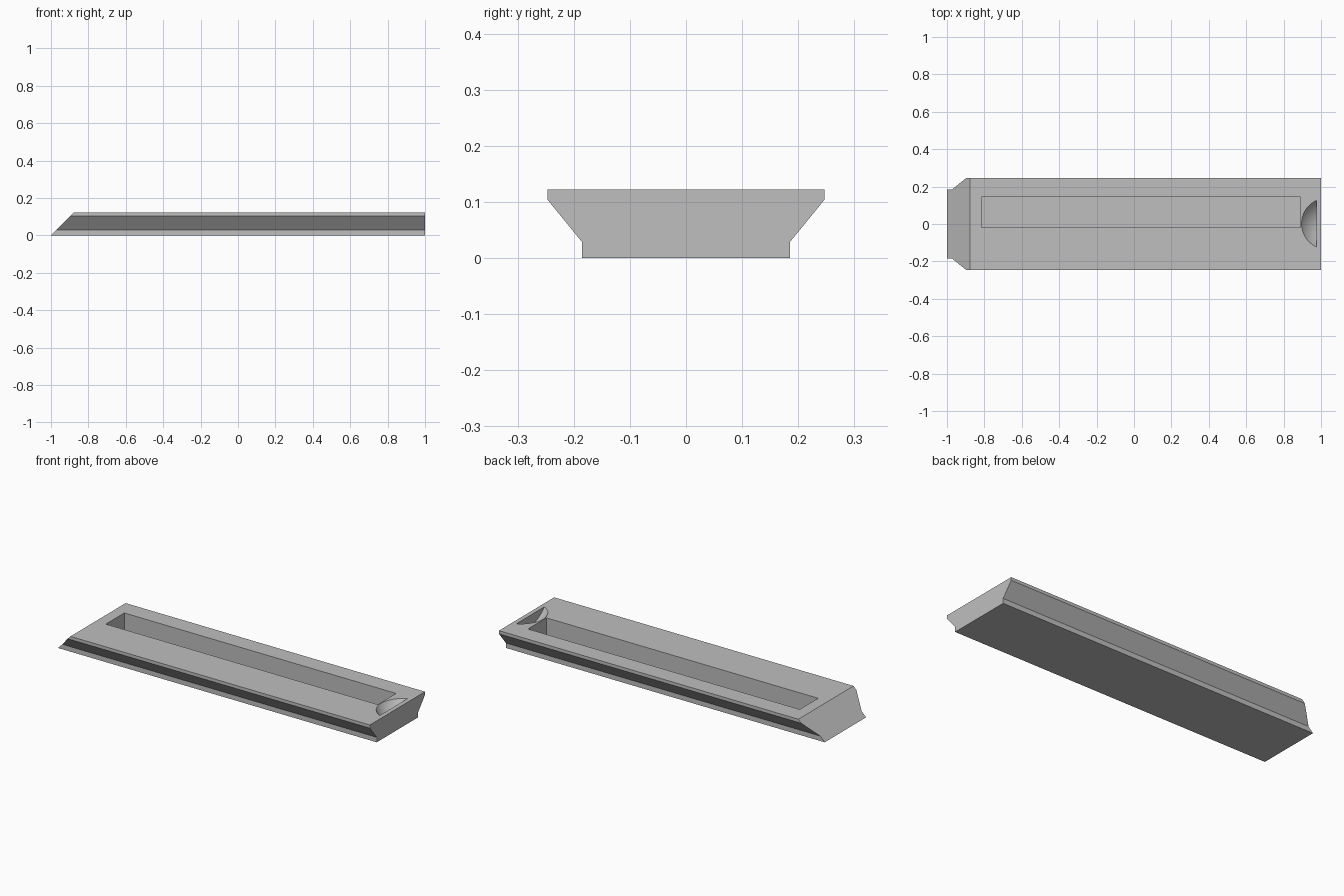
import bpy, bmesh, math
from mathutils import Vector

cube = bpy.data.objects.get("Cube")
if cube:
    bpy.data.objects.remove(cube, do_unlink=True)

grey = bpy.data.materials.new("plain grey")
grey.use_nodes = True
colour = (0.52, 0.52, 0.52, 1)
grey.diffuse_color = colour
grey.node_tree.nodes["Principled BSDF"].inputs["Base Color"].default_value = colour

HEIGHT = 0.122


def make_object(name, bm):
    bmesh.ops.recalc_face_normals(bm, faces=bm.faces)
    mesh = bpy.data.meshes.new(name)
    bm.to_mesh(mesh)
    bm.free()
    mesh.materials.append(grey)
    obj = bpy.data.objects.new(name, mesh)
    bpy.context.collection.objects.link(obj)
    return obj


def box(name, low, high):
    bm = bmesh.new()
    bmesh.ops.create_cube(bm, size=1)
    low, high = Vector(low), Vector(high)
    for v in bm.verts:
        v.co = (low + high) / 2 + v.co * (high - low)
    return make_object(name, bm)


def cut(target, cutter, operation="DIFFERENCE"):
    mod = target.modifiers.new(cutter.name, "BOOLEAN")
    mod.operation = operation
    mod.solver = "EXACT"
    mod.object = cutter
    bpy.context.view_layer.objects.active = target
    bpy.ops.object.modifier_apply(modifier=mod.name)
    bpy.data.objects.remove(cutter, do_unlink=True)


# Sliding lid: dovetail section, square at one end and slanted at the other
half = [(0.185, 0), (0.185, 0.028), (0.247, 0.104), (0.247, HEIGHT)]
section = half + [(-y, z) for y, z in reversed(half)]
bm = bmesh.new()
slanted = [bm.verts.new((-1 + z, y, z)) for y, z in section]
square = [bm.verts.new((1, y, z)) for y, z in section]
bm.faces.new(slanted)
bm.faces.new(square)
for i in range(len(section)):
    j = (i + 1) % len(section)
    bm.faces.new((slanted[i], slanted[j], square[j], square[i]))
lid = make_object("sliding_lid", bm)

# Long pocket
cut(lid, box("pocket_cutter", (-0.815, -0.02, 0.02), (0.89, 0.145, 0.2)))

# Thumb notch: a shallow bowl with an upright wall towards the square end
bm = bmesh.new()
bmesh.ops.create_uvsphere(bm, u_segments=64, v_segments=48, radius=0.17)
bmesh.ops.translate(bm, verts=bm.verts, vec=(1.033, 0.002, HEIGHT + 0.1))
notch = make_object("notch_cutter", bm)
cut(notch, box("notch_limit", (0.7, -0.4, -0.3), (0.975, 0.4, 0.6)), "INTERSECT")
cut(lid, notch)

bpy.ops.object.select_all(action="DESELECT")
lid.select_set(True)
bpy.context.view_layer.objects.active = lid
bpy.ops.object.shade_smooth_by_angle(angle=math.radians(25))
